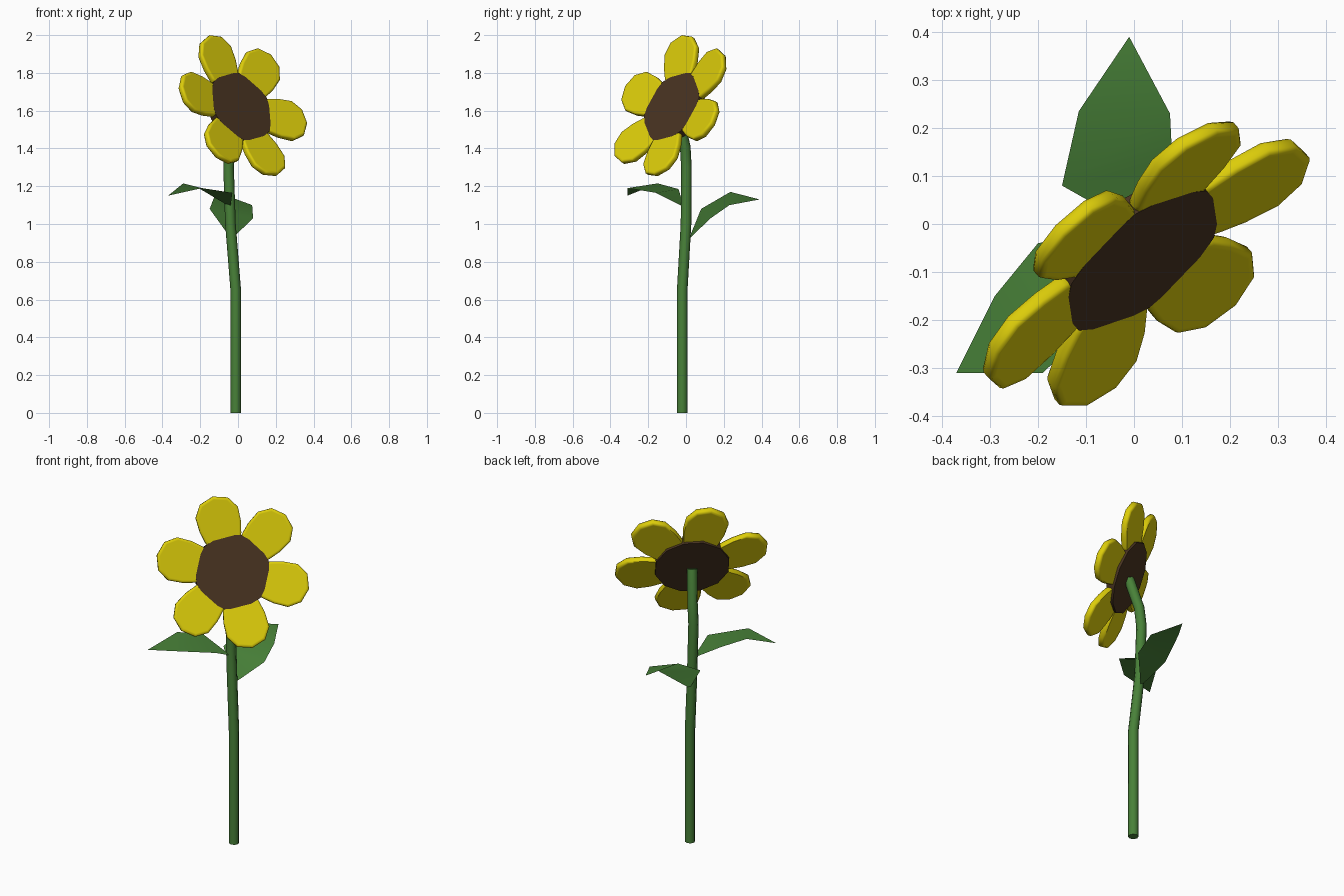
import bpy, bmesh, math
from mathutils import Vector, Matrix

cube = bpy.data.objects.get("Cube")
if cube:
    bpy.data.objects.remove(cube, do_unlink=True)


def material(name, r, g, b):
    m = bpy.data.materials.new(name)
    m.use_nodes = True
    m.diffuse_color = (r, g, b, 1)
    bsdf = next(n for n in m.node_tree.nodes if n.type == 'BSDF_PRINCIPLED')
    bsdf.inputs["Base Color"].default_value = (r, g, b, 1)
    bsdf.inputs["Roughness"].default_value = 0.8
    return m


yellow = material("petal yellow", 0.72, 0.61, 0.003)
brown = material("seed brown", 0.065, 0.033, 0.015)
green = material("leaf green", 0.065, 0.22, 0.04)


def smooth(ob, angle):
    bpy.ops.object.select_all(action='DESELECT')
    ob.select_set(True)
    bpy.context.view_layer.objects.active = ob
    bpy.ops.object.shade_smooth_by_angle(angle=math.radians(angle))


def add_object(name, bm, mat, angle):
    bmesh.ops.recalc_face_normals(bm, faces=bm.faces)
    mesh = bpy.data.meshes.new(name)
    bm.to_mesh(mesh)
    bm.free()
    mesh.materials.append(mat)
    ob = bpy.data.objects.new(name, mesh)
    bpy.context.collection.objects.link(ob)
    smooth(ob, angle)


# Flower head frame: local z is the facing direction
facing = Vector((0.593, -0.684, 0.424)).normalized()
side = Vector((0, 0, 1)).cross(facing).normalized()
up = facing.cross(side)
centre = Vector((0.023, -0.082, 1.625))
head = Matrix((side, up, facing)).transposed().to_4x4()
head.translation = centre

# Seed disc, set back behind the petal tips
bm = bmesh.new()
turn = Matrix.Translation((0, 0, -0.031)) @ Matrix.Rotation(math.radians(15), 4, 'Z')
bmesh.ops.create_cone(bm, cap_ends=True, segments=12, radius1=0.203, radius2=0.203,
                      depth=0.046, matrix=head @ turn)
add_object("seed_disc", bm, brown, 35)

# Petals: half outline (distance from centre, half width), mirrored
half = [(0.16, 0.09), (0.19, 0.1), (0.25, 0.114), (0.33, 0.117), (0.392, 0.077)]
outline = half + [(0.417, 0)] + [(r, -w) for r, w in reversed(half)]
layers = ((-0.017, 0.88), (-0.017, 0.96), (-0.009, 1), (0.009, 1), (0.017, 0.96), (0.017, 0.88))


def petal(name, angle):
    bm = bmesh.new()
    rings = []
    for height, scale in layers:
        ring = []
        for r, w in outline:
            x = 0.27 + (r - 0.27) * scale
            lift = 0.13 * (x - 0.38)  # petals lean forward towards the tip
            ring.append(bm.verts.new((x, w * scale, height + lift)))
        rings.append(ring)
    n = len(outline)
    for a, b in zip(rings, rings[1:]):
        for i in range(n):
            j = (i + 1) % n
            bm.faces.new((a[i], a[j], b[j], b[i]))
    bm.faces.new(rings[0])
    bm.faces.new(rings[-1])
    bm.transform(head @ Matrix.Rotation(math.radians(angle), 4, 'Z'))
    add_object(name, bm, yellow, 60)


for i, angle in enumerate((102.5, 45, -15, -78, -134, 165)):
    petal(f"petal_{i + 1}", angle)

# Stem: bent tube ending at the back of the disc
path = [(-0.012, -0.02, 0), (-0.012, -0.02, 0.65), (-0.04, 0, 1.0),
        (-0.05, 0.002, 1.3), (-0.04, -0.004, 1.41),
        centre - facing * 0.05 - Vector((0, 0, 0.012))]
curve = bpy.data.curves.new("stem", 'CURVE')
curve.dimensions = '3D'
curve.bevel_depth = 0.028
curve.bevel_resolution = 2
curve.use_fill_caps = True
spline = curve.splines.new('POLY')
spline.points.add(len(path) - 1)
for point, co in zip(spline.points, path):
    point.co = (*co, 1)
curve.materials.append(green)
stem = bpy.data.objects.new("stem", curve)
bpy.context.collection.objects.link(stem)
bpy.ops.object.select_all(action='DESELECT')
stem.select_set(True)
bpy.context.view_layer.objects.active = stem
bpy.ops.object.convert(target='MESH')
smooth(bpy.context.object, 50)


# Leaves: base, two crosswise pairs and a tip, thickened
def leaf(name, base, l1, r1, l2, r2, tip):
    bm = bmesh.new()
    b, a1, c1, a2, c2, t = [bm.verts.new(p) for p in (base, l1, r1, l2, r2, tip)]
    bm.faces.new((b, c1, a1))
    bm.faces.new((a1, c1, c2, a2))
    bm.faces.new((a2, c2, t))
    bmesh.ops.solidify(bm, geom=bm.faces[:], thickness=0.012)
    add_object(name, bm, green, 65)


leaf("back_leaf", (-0.035, 0.015, 0.92), (-0.15, 0.08, 1.08), (0.08, 0.13, 1.03),
     (-0.115, 0.235, 1.17), (0.075, 0.23, 1.10), (-0.01, 0.39, 1.13))
leaf("side_leaf", (-0.04, -0.01, 1.09), (-0.2, -0.04, 1.185), (-0.03, -0.16, 1.165),
     (-0.29, -0.15, 1.215), (-0.19, -0.31, 1.19), (-0.37, -0.31, 1.15))
